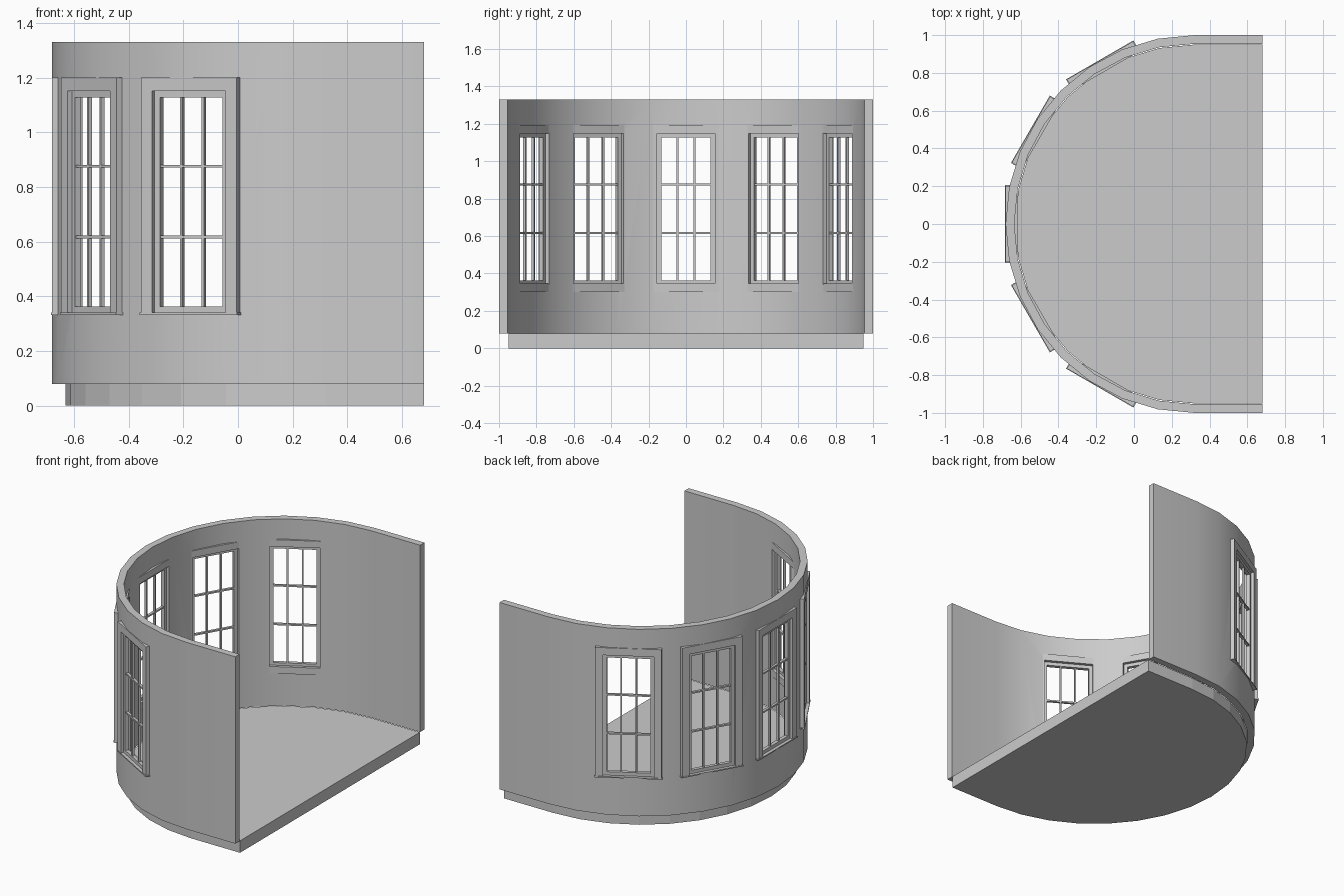
import bpy, bmesh, math
from mathutils import Matrix, Vector

if "Cube" in bpy.data.objects:
    bpy.data.objects.remove(bpy.data.objects["Cube"])

CX, X_END = 0.32, 0.68          # centre of the curve, open end of the room
ANGLES = (120, 150, 180, 210, 240)
SEGS = 16


def arc(r):
    """Half-round plan outline with straight ends."""
    pts = [(X_END, r)]
    for i in range(SEGS + 1):
        a = math.radians(90 + 180 * i / SEGS)
        pts.append((CX + r * math.cos(a), r * math.sin(a)))
    return pts + [(X_END, -r)]


def finish(bm, name):
    bmesh.ops.recalc_face_normals(bm, faces=bm.faces[:])
    me = bpy.data.meshes.new(name)
    bm.to_mesh(me)
    bm.free()
    ob = bpy.data.objects.new(name, me)
    bpy.context.collection.objects.link(ob)
    return ob


def prism(name, pts, z0, z1):
    bm = bmesh.new()
    f = bm.faces.new([bm.verts.new((x, y, z0)) for x, y in pts])
    ext = bmesh.ops.extrude_face_region(bm, geom=[f], use_keep_orig=True)
    for v in ext['geom']:
        if isinstance(v, bmesh.types.BMVert):
            v.co.z = z1
    return finish(bm, name)


def boxes(name, specs, angle):
    """Boxes given as (radial, sideways, height) ranges, turned about the curve centre."""
    bm = bmesh.new()
    turn = Matrix.Translation((CX, 0, 0)) @ Matrix.Rotation(math.radians(angle), 4, 'Z')
    for s in specs:
        lo, hi = Vector(s[0::2]), Vector(s[1::2])
        m = turn @ Matrix.Translation((lo + hi) / 2) @ Matrix.Diagonal((*(hi - lo), 1))
        bmesh.ops.create_cube(bm, size=1, matrix=m)
    return finish(bm, name)


def ring(r0, r1, w, z0, z1, t):
    """Four-sided frame: half width w, board width t."""
    return [(r0, r1, -w, -w + t, z0, z1), (r0, r1, w - t, w, z0, z1),
            (r0, r1, -w + t, w - t, z1 - t, z1), (r0, r1, -w + t, w - t, z0, z0 + t)]


# floor slab and curved wall
prism("floor", arc(0.95), 0, 0.08)
wall = prism("wall", arc(1.0) + arc(0.954)[::-1], 0.08, 1.33)

W, Z0, Z1 = 0.155, 0.34, 1.15
for n, ang in enumerate(ANGLES, 1):
    # opening through the wall
    cut = boxes(f"opening_cutter_{n}", [(0.85, 1.1, -W, W, Z0, Z1)], ang)
    cut.hide_render = True
    cut.hide_set(True)
    mod = wall.modifiers.new("opening", 'BOOLEAN')
    mod.operation, mod.solver, mod.object = 'DIFFERENCE', 'EXACT', cut

    # outer casing: two sides and head, with a thin sill
    boxes(f"outer_casing_{n}", [
        (0.975, 1.0, -0.202, -W, Z0, 1.2), (0.975, 1.0, W, 0.202, Z0, 1.2),
        (0.975, 1.0, -W, W, Z1, 1.2)], ang)
    boxes(f"sill_{n}", [(0.96, 1.003, -0.206, 0.206, 0.332, Z0)], ang)

    # inner casing
    boxes(f"inner_casing_{n}", ring(0.937, 0.957, 0.2, 0.30, 1.195, 0.046), ang)

    # sash frame and glazing bars, three panes wide and three high
    boxes(f"sash_{n}", ring(0.958, 0.982, W, Z0, Z1, 0.023), ang)
    boxes(f"glazing_bars_{n}",
          [(0.962, 0.977, y - 0.005, y + 0.005, Z0 + 0.02, Z1 - 0.02) for y in (-0.046, 0.046)] +
          [(0.961, 0.978, -W + 0.02, W - 0.02, z - 0.005, z + 0.005) for z in (0.617, 0.876)], ang)

# smooth shading on the curved wall
bpy.context.view_layer.objects.active = wall
wall.select_set(True)
for m in list(wall.modifiers):
    bpy.ops.object.modifier_apply(modifier=m.name)
bpy.ops.object.shade_smooth_by_angle(angle=math.radians(30))
for ob in [o for o in bpy.data.objects if o.name.startswith("opening_cutter")]:
    bpy.data.objects.remove(ob)
